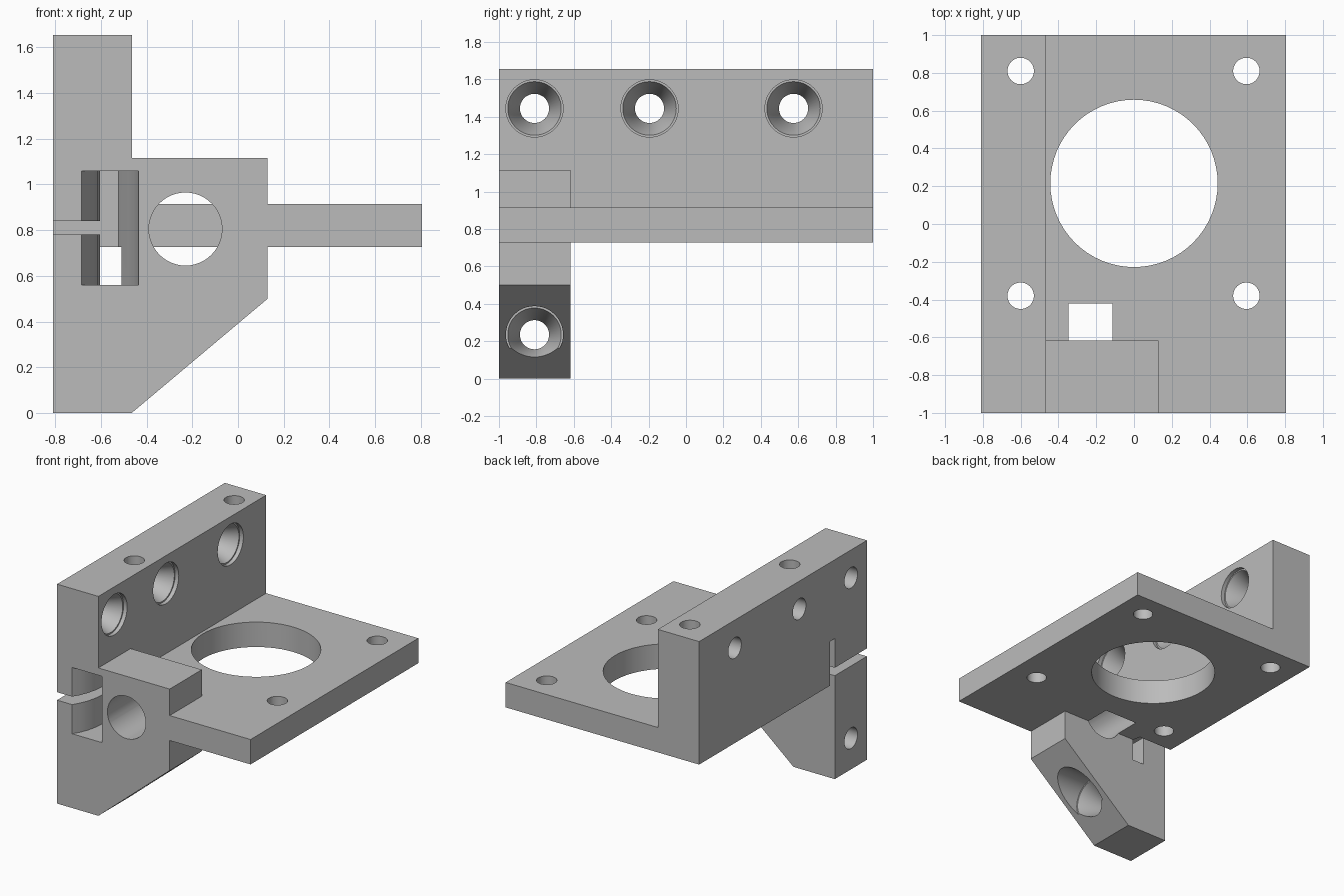
import bpy, bmesh, math
from mathutils import Vector

old = bpy.data.objects.get("Cube")
if old:
    bpy.data.objects.remove(old)

grey = bpy.data.materials.new("plain grey")
grey.use_nodes = True
grey.diffuse_color = (0.5, 0.5, 0.5, 1)
grey.node_tree.nodes["Principled BSDF"].inputs["Base Color"].default_value = (0.5, 0.5, 0.5, 1)


def loft(name, rings):
    """Closed solid through a list of matching point rings."""
    bm = bmesh.new()
    rows = [[bm.verts.new(p) for p in ring] for ring in rings]
    for a, b in zip(rows, rows[1:]):
        for i in range(len(a)):
            j = (i + 1) % len(a)
            bm.faces.new((a[i], a[j], b[j], b[i]))
    bm.faces.new(rows[0])
    bm.faces.new(rows[-1])
    bmesh.ops.recalc_face_normals(bm, faces=bm.faces)
    mesh = bpy.data.meshes.new(name)
    bm.to_mesh(mesh)
    bm.free()
    mesh.materials.append(grey)
    ob = bpy.data.objects.new(name, mesh)
    bpy.context.scene.collection.objects.link(ob)
    return ob


def prism_y(name, outline, y0, y1):
    return loft(name, [[(x, y, z) for x, z in outline] for y in (y0, y1)])


def prism_z(name, outline, z0, z1):
    return loft(name, [[(x, y, z) for x, y in outline] for z in (z0, z1)])


def turned(name, axis, centre, profile, sides=48):
    """Solid of revolution: profile is (position along axis, radius)."""
    u, v = [i for i in range(3) if i != axis]
    rings = []
    for t, r in profile:
        ring = []
        for k in range(sides):
            a = math.tau * k / sides
            p = Vector()
            p[axis] = t
            p[u] = centre[0] + r * math.cos(a)
            p[v] = centre[1] + r * math.sin(a)
            ring.append(p)
        rings.append(ring)
    return loft(name, rings)


def combine(body, tool, operation):
    mod = body.modifiers.new(tool.name, 'BOOLEAN')
    mod.operation, mod.solver, mod.object = operation, 'EXACT', tool
    bpy.context.view_layer.objects.active = body
    bpy.ops.object.modifier_apply(modifier=mod.name)
    bpy.data.objects.remove(tool)


LEFT, INNER, RIGHT = -0.81, -0.465, 0.805
TOP, PLATE_TOP, PLATE_LOW = 1.655, 0.915, 0.727

# Upright wall and motor plate as one L section
bracket = prism_y("mounting_bracket", [
    (LEFT, PLATE_LOW), (RIGHT, PLATE_LOW), (RIGHT, PLATE_TOP),
    (INNER, PLATE_TOP), (INNER, TOP), (LEFT, TOP)], -1, 1)

# Front clamp block with sloped underside
block = prism_y("front_block", [
    (LEFT, 0), (INNER, 0), (0.13, 0.5), (0.13, 1.115), (LEFT, 1.115)], -1, -0.617)
combine(bracket, block, 'UNION')

cutters = []

# Large opening and four vertical screw holes
cutters.append(turned("plate_opening", 2, (0, 0.215), [(0.5, 0.443), (1.2, 0.443)], 64))
for x in (-0.6, 0.595):
    for y in (-0.38, 0.81):
        cutters.append(turned("corner_hole", 2, (x, y), [(0.6, 0.07), (1.8, 0.07)]))

# Bore through the block, ending inside the plate
cutters.append(turned("rod_bore", 1, (-0.23, 0.805), [(-1.1, 0.16), (-0.42, 0.16)]))

# Countersunk side holes
for y, z, seat in ((-0.81, 1.445, -0.495), (-0.195, 1.445, -0.495),
                   (0.575, 1.445, -0.495), (-0.81, 0.235, -0.27)):
    cutters.append(turned("countersunk_hole", 0, (y, z), [
        (-1, 0.078), (seat - 0.155, 0.078), (seat, 0.143), (seat, 0.153), (0.3, 0.153)]))

# Curved strap channel that turns out through the left side
cutters.append(prism_z("strap_channel", [
    (-0.685, -1.1), (-0.685, -1), (-0.655, -0.95), (-0.63, -0.89), (-0.613, -0.82),
    (-0.605, -0.74), (-0.605, -0.617), (-0.9, -0.617), (-0.9, -0.557), (-0.523, -0.557),
    (-0.51, -0.617), (-0.48, -0.72), (-0.457, -0.81), (-0.442, -0.9), (-0.435, -1),
    (-0.435, -1.1)], 0.56, 1.06))

# Horizontal slit in the clamp
cutters.append(prism_y("clamp_slit", [
    (-0.9, 0.78), (-0.6, 0.78), (-0.6, 0.84), (-0.9, 0.84)], -1.1, -0.6))

for cutter in cutters:
    combine(bracket, cutter, 'DIFFERENCE')

bpy.ops.object.select_all(action='DESELECT')
bracket.select_set(True)
bpy.context.view_layer.objects.active = bracket
bpy.ops.object.shade_smooth_by_angle(angle=math.radians(25))
